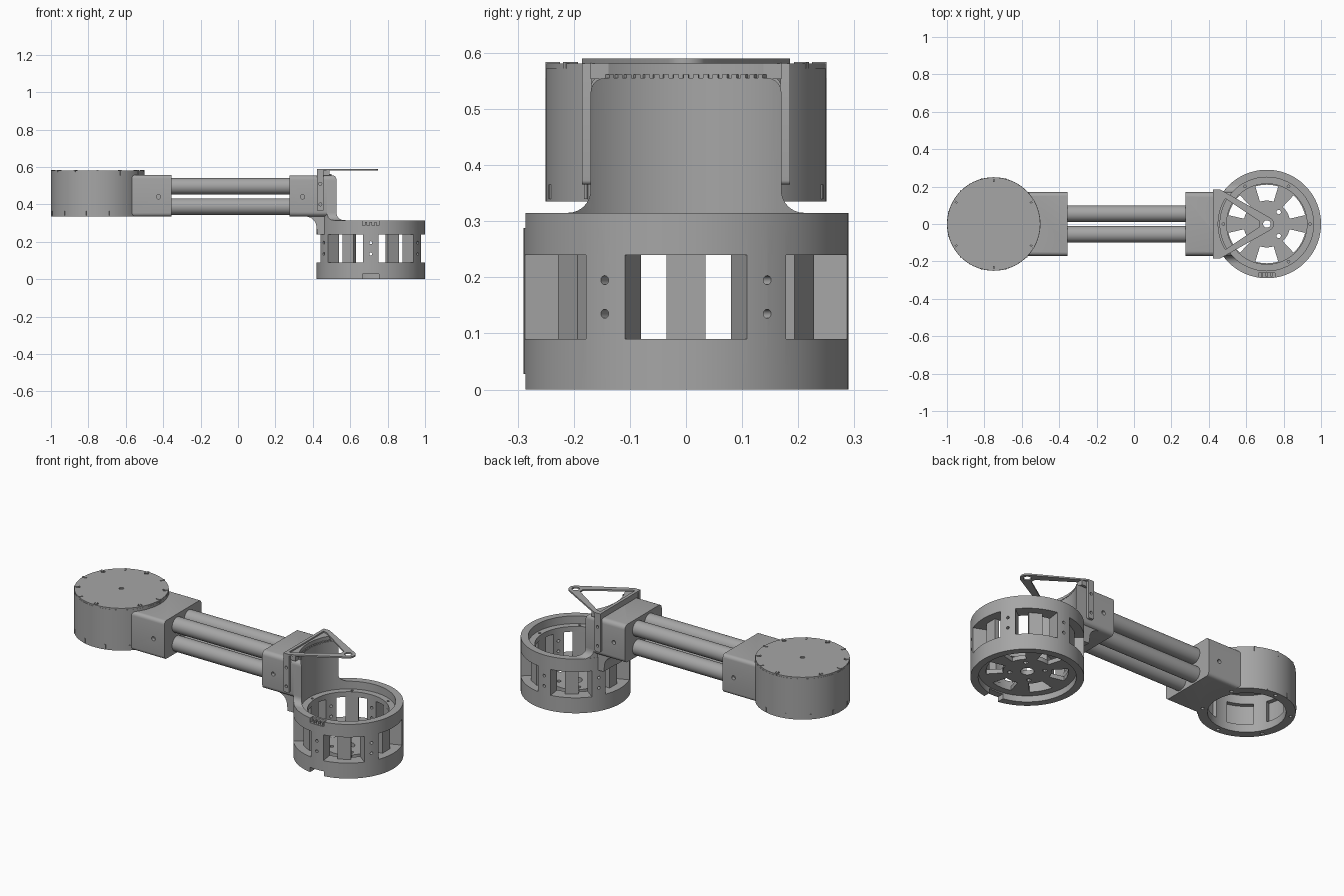
import bpy, bmesh
from math import sin, cos, pi, radians
from mathutils import Matrix, Vector

if "Cube" in bpy.data.objects:
    bpy.data.objects.remove(bpy.data.objects["Cube"], do_unlink=True)

grey = bpy.data.materials.new("mid grey")
grey.use_nodes = True
grey.diffuse_color = (0.38, 0.38, 0.38, 1)
grey.node_tree.nodes["Principled BSDF"].inputs["Base Color"].default_value = grey.diffuse_color

RING = 0.71    # x of the open ring
DRUM = -0.75   # x of the closed drum


def make(name, bm):
    bmesh.ops.recalc_face_normals(bm, faces=bm.faces)
    me = bpy.data.meshes.new(name)
    bm.to_mesh(me)
    bm.free()
    me.materials.append(grey)
    ob = bpy.data.objects.new(name, me)
    bpy.context.collection.objects.link(ob)
    return ob


def prism(name, pts, lo, hi, axis="z"):
    """Extrude a closed 2D outline between two heights along an axis."""
    place = {"z": lambda a, b, h: (a, b, h),
             "x": lambda a, b, h: (h, a, b),
             "y": lambda a, b, h: (a, h, b)}[axis]
    bm = bmesh.new()
    face = bm.faces.new([bm.verts.new(place(a, b, lo)) for a, b in pts])
    ext = bmesh.ops.extrude_face_region(bm, geom=[face])
    move = Vector(place(0, 0, hi - lo))
    bmesh.ops.translate(bm, vec=move, verts=[v for v in ext["geom"] if isinstance(v, bmesh.types.BMVert)])
    return make(name, bm)


def arc(cx, cy, r, a0, a1, n=8):
    return [(cx + r * cos(radians(a0 + (a1 - a0) * i / n)),
             cy + r * sin(radians(a0 + (a1 - a0) * i / n))) for i in range(n + 1)]


def disc(name, cx, cy, r, lo, hi, axis="z", n=96):
    return prism(name, arc(cx, cy, r, 0, 360, n)[:-1], lo, hi, axis)


def box(name, x0, x1, y0, y1, z0, z1):
    return prism(name, [(x0, y0), (x1, y0), (x1, y1), (x0, y1)], z0, z1)


def sector(name, cx, r0, r1, mid, half, lo, hi):
    return prism(name, arc(cx, 0, r1, mid - half, mid + half)
                 + arc(cx, 0, r0, mid + half, mid - half), lo, hi)


def rounded(x0, x1, y0, y1, r):
    return (arc(x1 - r, y1 - r, r, 0, 90, 5) + arc(x0 + r, y1 - r, r, 90, 180, 5)
            + arc(x0 + r, y0 + r, r, 180, 270, 5) + arc(x1 - r, y0 + r, r, 270, 360, 5))


def combine(ob, tools, op="DIFFERENCE"):
    """Apply booleans and remove the tool objects."""
    bpy.context.view_layer.objects.active = ob
    for t in tools:
        t.hide_render = True
        m = ob.modifiers.new("cut", "BOOLEAN")
        m.operation, m.solver, m.object = op, "EXACT", t
        bpy.ops.object.modifier_apply(modifier=m.name)
        bpy.data.objects.remove(t, do_unlink=True)
    return ob


def radial_hole(angle, z, r, x, r0, r1):
    ob = disc("hole", 0, z, r, r0, r1, "x", 16)
    ob.data.transform(Matrix.Translation((x, 0, 0)) @ Matrix.Rotation(radians(angle), 4, "Z"))
    return ob


# Open ring: stepped bore, six windows, screw holes and front notches
ring = disc("ring_housing", RING, 0, 0.29, 0, 0.315)
cuts = [disc("bore", RING, 0, 0.215, -0.1, 0.5),
        disc("upper_bore", RING, 0, 0.25, 0.27, 0.5),
        disc("lower_bore", RING, 0, 0.25, -0.1, 0.035)]
for k in range(6):
    cuts.append(sector("window", RING, 0.15, 0.35, 60 * k, 22, 0.09, 0.24))
    cuts += [radial_hole(60 * k + 30, z, 0.008, RING, 0.18, 0.32) for z in (0.135, 0.195)]
    cuts.append(disc("ledge_hole", RING + 0.232 * cos(radians(60 * k)),
                     0.232 * sin(radians(60 * k)), 0.007, 0.25, 0.35, n=12))
cuts += [box("notch", RING - 0.045, RING + 0.045, -0.4, -0.262, 0.288, 0.4),
         box("notch", RING - 0.045, RING + 0.045, -0.4, -0.2, -0.1, 0.028)]
combine(ring, cuts)
for i in (-1, 0, 1):
    box("notch_key", RING + 0.025 * i - 0.006, RING + 0.025 * i + 0.006, -0.282, -0.25, 0.28, 0.305)

# Inner posts behind the windows
for k in range(6):
    post = box("inner_post", 0.217, 0.243, -0.035, 0.035, 0.085, 0.245)
    post.data.transform(Matrix.Translation((RING, 0, 0)) @ Matrix.Rotation(k * pi / 3, 4, "Z"))

# Spoked floor plate with hub
floor = disc("spoked_floor", RING, 0, 0.225, 0.035, 0.06)
cuts = [sector("opening", RING, 0.125, 0.21, 60 * k + 30, 17, 0, 0.2) for k in range(6)]
cuts += [disc("bolt_hole", RING + 0.09 * cos(a), 0.09 * sin(a), 0.012, 0, 0.2, n=12)
         for a in (pi / 4, 3 * pi / 4, 5 * pi / 4, 7 * pi / 4)]
cuts.append(disc("hub_hole", RING, 0, 0.035, 0, 0.2, n=32))
combine(floor, cuts)

# Curved column with flared foot rising from the ring
half = arc(0.21, 0.355, 0.04, 270, 180) + arc(0.14, 0.525, 0.03, 0, 90)
outline = half + [(-y, z) for y, z in reversed(half)]
column = prism("curved_column", outline, 0.38, 0.6, "x")
combine(column, [disc("outer", RING, 0, 0.289, 0.2, 0.7)], "INTERSECT")
combine(column, [disc("bore", RING, 0, 0.25, 0.2, 0.7)])

# Gusset that blends the block into the ring
gusset = prism("gusset", [(0.36, 0.345)] + arc(0.36, 0.275, 0.06, 90, 0)
               + [(0.425, 0.24), (0.5, 0.24), (0.5, 0.345)], -0.15, 0.15, "y")
combine(gusset, [disc("bore", RING, 0, 0.25, 0.1, 0.7)])

# Ring-side clamp block
ring_block = prism("ring_clamp_block", rounded(-0.17, 0.17, 0.335, 0.555, 0.025), 0.275, 0.53, "x")
combine(ring_block, [disc("bore", RING, 0, 0.25, 0.1, 0.7),
                     disc("pin_hole", 0.345, 0.44, 0.012, -0.3, -0.15, "y", 16),
                     disc("pin_hole", 0.345, 0.44, 0.012, 0.15, 0.3, "y", 16)])

# Drum-side clamp block
drum_block = prism("drum_clamp_block", rounded(-0.17, 0.17, 0.335, 0.558, 0.02), -0.68, -0.355, "x")
combine(drum_block, [disc("cavity", DRUM, 0, 0.245, 0.1, 0.7),
                     disc("pin_hole", -0.425, 0.44, 0.012, -0.3, -0.15, "y", 16),
                     disc("pin_hole", -0.425, 0.44, 0.012, 0.15, 0.3, "y", 16)])

# Four tubes between the blocks
for y in (-0.055, 0.055):
    for z in (0.388, 0.497):
        disc("tube", y, z, 0.044, -0.37, 0.29, "x", 48)

# Drum: hollow from below, inner pockets, screw holes, edge slits
drum = disc("drum_housing", DRUM, 0, 0.25, 0.335, 0.572)
cuts = [disc("cavity", DRUM, 0, 0.2, 0.2, 0.55)]
for k in range(6):
    a = radians(60 * k + 30)
    cuts.append(sector("pocket", DRUM, 0.15, 0.225, 60 * k, 20, 0.38, 0.5))
    cuts.append(disc("screw_hole", DRUM + 0.228 * cos(a), 0.228 * sin(a), 0.01, 0.3, 0.37, n=12))
combine(drum, cuts)
for k in range(12):
    if k not in (0, 1, 11):
        sector("edge_tab", DRUM, 0.24, 0.253, 30 * k + 15, 0.8, 0.34, 0.365)
    sector("lid_clip", DRUM, 0.225, 0.2505, 30 * k, 1.2, 0.555, 0.584)

# Drum lid with screw holes
lid = disc("drum_lid", DRUM, 0, 0.249, 0.57, 0.581)
cuts = [disc("screw_hole", DRUM + 0.23 * cos(radians(60 * k + 30)),
             0.23 * sin(radians(60 * k + 30)), 0.012, 0.574, 0.6, n=16) for k in range(6)]
cuts.append(disc("centre_hole", DRUM, 0, 0.013, 0.574, 0.6, n=16))
combine(lid, cuts)

# Bracket: side straps, top strap with curved edge, triangular arm
for s in (-1, 1):
    y0, y1 = sorted((s * 0.168, s * 0.185))
    strap = prism("side_strap", rounded(0.422, 0.458, 0.365, 0.59, 0.008), y0, y1, "y")
    combine(strap, [disc("strap_hole", 0.44, z, 0.008, y0 - 0.05, y1 + 0.05, "y", 16)
                    for z in (0.4, 0.51)])
top_strap = box("top_strap", 0.425, 0.49, -0.17, 0.17, 0.553, 0.582)
combine(top_strap, [disc("bore", RING, 0, 0.26, 0.4, 0.7)])
for i in range(-8, 9):
    sector("strap_tooth", RING, 0.25, 0.265, 180 + 4 * i, 1.1, 0.553, 0.561)

arm = prism("triangle_arm", [(0.422, 0.185), (0.422, -0.185), (0.46, -0.185)]
            + arc(RING, 0, 0.038, -57, 57, 12) + [(0.46, 0.185)], 0.581, 0.59)
combine(arm, [prism("arm_opening", [(0.44, 0.16), (0.44, -0.16), (0.465, -0.152),
                                    (0.672, -0.014), (0.672, 0.014), (0.465, 0.152)], 0.5, 0.7),
              disc("pivot_hole", RING, 0, 0.02, 0.5, 0.7, n=32)])

# Smooth the round surfaces, keep hard edges
bpy.ops.object.select_all(action="DESELECT")
for ob in bpy.context.scene.objects:
    if ob.type == "MESH":
        ob.select_set(True)
        bpy.context.view_layer.objects.active = ob
bpy.ops.object.shade_smooth_by_angle(angle=radians(30))
